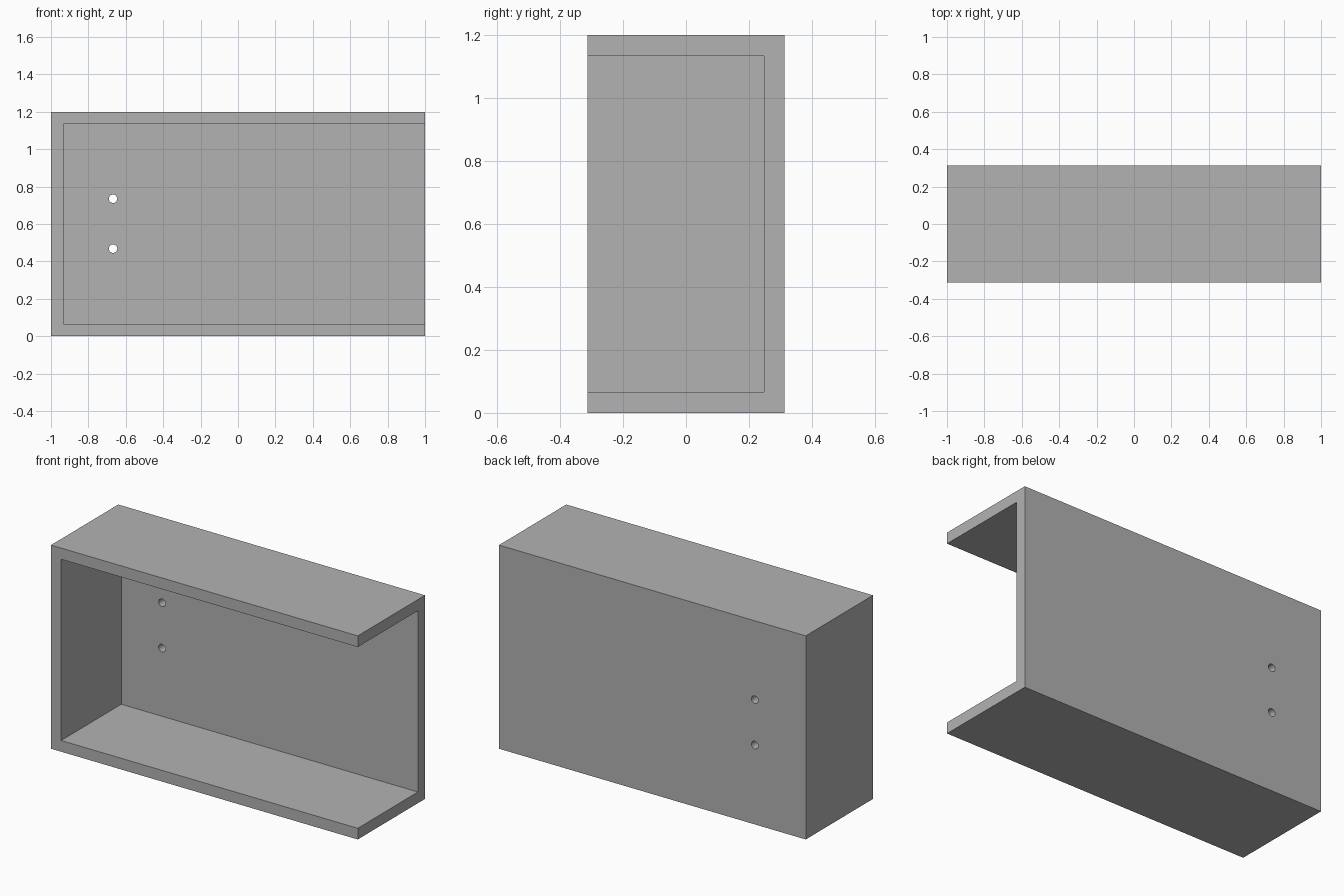
import bpy
import math

cube = bpy.data.objects.get("Cube")
if cube:
    bpy.data.objects.remove(cube, do_unlink=True)

LENGTH, DEPTH, HEIGHT, WALL = 2.0, 0.626, 1.2, 0.066

grey = bpy.data.materials.new("plain grey")
grey.use_nodes = True
grey.diffuse_color = (0.448, 0.448, 0.448, 1)
grey.node_tree.nodes["Principled BSDF"].inputs["Base Color"].default_value = grey.diffuse_color


def box(name, low, high):
    """Axis-aligned box between two corners."""
    centre = [(a + b) / 2 for a, b in zip(low, high)]
    bpy.ops.mesh.primitive_cube_add(size=1, location=centre)
    obj = bpy.context.object
    obj.name = name
    obj.scale = [b - a for a, b in zip(low, high)]
    bpy.ops.object.transform_apply(location=False, rotation=False, scale=True)
    obj.data.materials.append(grey)
    return obj


def cut(target, cutter):
    """Subtract a hidden cutter from the target."""
    cutter.hide_render = True
    cutter.hide_viewport = True
    mod = target.modifiers.new(cutter.name, "BOOLEAN")
    mod.operation = "DIFFERENCE"
    mod.solver = "EXACT"
    mod.object = cutter


# Housing: a solid block hollowed from the front and one end
x, y = LENGTH / 2, DEPTH / 2
housing = box("housing", (-x, -y, 0), (x, y, HEIGHT))
cavity = box("cavity_cutter", (WALL - x, -y - 0.2, WALL), (x + 0.2, y - WALL, HEIGHT - WALL))
cut(housing, cavity)

# Two mounting holes through the back wall
for name, z in (("lower", 0.468), ("upper", 0.735)):
    bpy.ops.mesh.primitive_cylinder_add(
        vertices=32, radius=0.0225, depth=0.3,
        location=(-0.668, y - WALL / 2, z), rotation=(math.pi / 2, 0, 0))
    hole = bpy.context.object
    hole.name = name + "_hole_cutter"
    hole.data.materials.append(grey)
    cut(housing, hole)

# Apply the cuts and remove the cutters
bpy.ops.object.select_all(action="DESELECT")
bpy.context.view_layer.objects.active = housing
housing.select_set(True)
for mod in list(housing.modifiers):
    cutter = mod.object
    bpy.ops.object.modifier_apply(modifier=mod.name)
    bpy.data.objects.remove(cutter, do_unlink=True)
bpy.ops.object.shade_smooth_by_angle(angle=math.radians(30))
